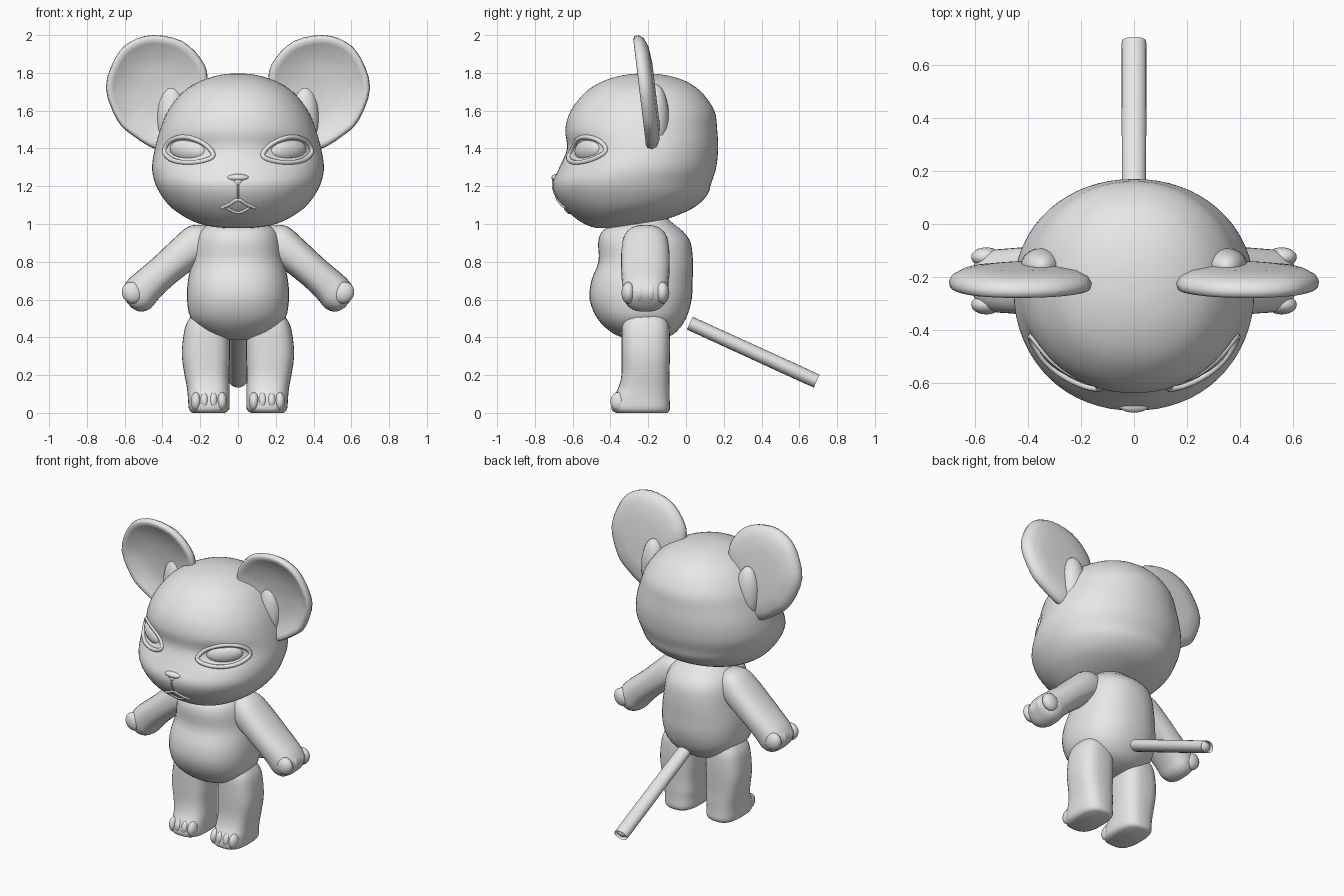
import bpy
import bmesh
from math import sin, cos, pi, exp, radians, copysign
from mathutils import Matrix, Vector
from mathutils.bvhtree import BVHTree

if "Cube" in bpy.data.objects:
    bpy.data.objects.remove(bpy.data.objects["Cube"])

CLAY = (0.8, 0.8, 0.8, 1.0)
clay = bpy.data.materials.new("plain_grey")
clay.use_nodes = True
clay.diffuse_color = CLAY
clay.node_tree.nodes["Principled BSDF"].inputs["Base Color"].default_value = CLAY


def finish(name, bm):
    """Turn a bmesh into a smooth shaded object."""
    bmesh.ops.recalc_face_normals(bm, faces=bm.faces)
    mesh = bpy.data.meshes.new(name)
    bm.to_mesh(mesh)
    bm.free()
    mesh.materials.append(clay)
    mesh.shade_smooth()
    mesh.set_sharp_from_angle(angle=radians(65))
    obj = bpy.data.objects.new(name, mesh)
    bpy.context.collection.objects.link(obj)
    return obj


def smooth_path(points, steps, closed=False):
    """Catmull-Rom interpolation through tuples of any length."""
    n = len(points)
    pick = (lambda i: points[i % n]) if closed else (lambda i: points[max(0, min(n - 1, i))])
    out = []
    for i in range(n if closed else n - 1):
        quad = list(zip(pick(i - 1), pick(i), pick(i + 1), pick(i + 2)))
        for s in range(steps):
            t = s / steps
            out.append(tuple(b + t / 2 * (c - a + t * (2*a - 5*b + 4*c - d + t * (3*(b - c) + d - a)))
                             for a, b, c, d in quad))
    return out if closed else out + [points[-1]]


def skin(bm, rings):
    """Bridge rings of points and cap both ends."""
    loops = [[bm.verts.new(p) for p in ring] for ring in rings]
    n = len(loops[0])
    for low, high in zip(loops, loops[1:]):
        for i in range(n):
            j = (i + 1) % n
            bm.faces.new((low[i], low[j], high[j], high[i]))
    bm.faces.new(loops[0][::-1])
    bm.faces.new(loops[-1])


def loft(rows, power=2.0, seg=32, steps=3):
    """Stack superellipse sections given as (z, x centre, y centre, x radius, y radius)."""
    def wave(v):
        return copysign(abs(v) ** (2 / power), v)
    bm = bmesh.new()
    angles = [2 * pi * i / seg for i in range(seg)]
    skin(bm, [[(x + rx * wave(cos(a)), y + ry * wave(sin(a)), z) for a in angles]
              for z, x, y, rx, ry in smooth_path(rows, steps)])
    return bm


def ball(bm, centre, radii, turn=Matrix()):
    place = Matrix.Translation(centre) @ turn @ Matrix.Diagonal((*radii, 1))
    bmesh.ops.create_uvsphere(bm, u_segments=20, v_segments=12, radius=1, matrix=place)


def mirrored(bm, side):
    bm.transform(Matrix.Diagonal((side, 1, 1, 1)))
    return bm


# Head with soft eye sockets
head = loft([
    (.978, 0, -.40, .06, .07), (.99, 0, -.385, .16, .13), (1.02, 0, -.345, .25, .225),
    (1.08, 0, -.305, .345, .335), (1.15, 0, -.29, .405, .40), (1.22, 0, -.285, .44, .42),
    (1.3, 0, -.255, .455, .415), (1.4, 0, -.23, .44, .40), (1.5, 0, -.237, .412, .402),
    (1.6, 0, -.23, .37, .38), (1.7, 0, -.225, .29, .305), (1.76, 0, -.22, .19, .21),
    (1.79, 0, -.22, .09, .1), (1.797, 0, -.22, .01, .01)], 2.1, 64, 4)
for v in head.verts:
    if v.co.y < -.3:
        v.co.y += .03 * exp(-((abs(v.co.x) - .26) / .11) ** 2 - ((v.co.z - 1.38) / .06) ** 2)
surface = BVHTree.FromBMesh(head)
finish("head", head)


def on_face(x, z):
    return surface.ray_cast(Vector((x, -2, z)), Vector((0, 1, 0)))[0]


def face_tube(name, points, radius, closed=False):
    """Thin rounded ridge lying on the face."""
    curve = bpy.data.curves.new(name, 'CURVE')
    curve.dimensions = '3D'
    curve.bevel_depth = radius
    curve.bevel_resolution = 2
    curve.use_fill_caps = True
    path = smooth_path(points, 4, closed)
    line = curve.splines.new('POLY')
    line.points.add(len(path) - 1)
    line.use_cyclic_u = closed
    for p, (x, z) in zip(line.points, path):
        p.co = (*on_face(x, z), 1)
    temp = bpy.data.objects.new(name, curve)
    bm = bmesh.new()
    mesh = bpy.data.meshes.new_from_object(temp)
    bm.from_mesh(mesh)
    bpy.data.objects.remove(temp)
    bpy.data.meshes.remove(mesh)
    finish(name, bm)


# Nose and mouth
nose = bmesh.new()
ball(nose, (0, -.683, 1.245), (.06, .03, .02))
ball(nose, (0, -.69, 1.225), (.025, .02, .025))
finish("nose", nose)
face_tube("muzzle_line", [(0, 1.21), (0, 1.13)], .005)
face_tube("mouth", [(-.09, 1.085), (-.045, 1.105), (0, 1.13), (.045, 1.105), (.09, 1.085)], .009)
face_tube("lower_lip", [(-.06, 1.085), (0, 1.06), (.06, 1.085)], .008)

# Body
finish("body", loft([
    (.385, 0, -.22, .05, .07), (.40, 0, -.22, .11, .12), (.43, 0, -.225, .18, .175),
    (.5, 0, -.235, .25, .235), (.6, 0, -.24, .27, .27), (.7, 0, -.233, .265, .268),
    (.8, 0, -.213, .245, .25), (.9, 0, -.22, .23, .245), (.96, 0, -.23, .205, .215),
    (1.0, 0, -.225, .16, .16), (1.04, 0, -.23, .12, .12)], 2.3, 40))

# Tail: rounded rod sloping down to the back
tail = loft([(0, 0, 0, .045, .037), (.68, 0, 0, .047, .038), (.71, 0, 0, .042, .034),
             (.73, 0, 0, .027, .022), (.737, 0, 0, .006, .005)], 2, 20)
slope = Vector((0, .69, -.315)).to_track_quat('Z', 'X').to_matrix().to_4x4()
tail.transform(Matrix.Translation((0, .02, .475)) @ slope @ Matrix.Rotation(pi / 2, 4, 'Z'))
finish("tail", tail)

EAR_EDGE = [(.16, 1.77), (.2, 1.88), (.3, 1.97), (.45, 2.0), (.57, 1.965), (.65, 1.88),
            (.70, 1.72), (.64, 1.55), (.56, 1.47), (.42, 1.39), (.3, 1.42), (.2, 1.58)]
EAR_DEPTH = [(.02, -.16), (.5, -.16), (.8, -.17), (.95, -.19), (1, -.215), (.98, -.238),
             (.93, -.246), (.85, -.235), (.65, -.205), (.35, -.19), (.02, -.185)]
LID = [(.13, 1.365), (.18, 1.425), (.27, 1.46), (.35, 1.445), (.39, 1.385),
       (.35, 1.34), (.27, 1.325), (.18, 1.335)]

for side, label in ((1, "left"), (-1, "right")):
    # Ear: dished disc leaning forward, with a soft root
    ear = bmesh.new()
    edge = smooth_path(EAR_EDGE, 3, True)
    skin(ear, [[(.45 + k * (x - .45), y - .12 * k * (z - 1.7), 1.7 + k * (z - 1.7))
                for x, z in edge] for k, y in EAR_DEPTH])
    ball(ear, (.35, -.16, 1.56), (.08, .07, .18))
    finish(label + "_ear", mirrored(ear, side))

    # Eye and lid
    eye = bmesh.new()
    centre = on_face(.27, 1.39) + Vector((-.008, .012, 0))
    turn = Matrix.Rotation(radians(33), 4, 'Z') @ Matrix.Rotation(radians(-5), 4, 'Y')
    ball(eye, centre, (.115, .045, .06), turn)
    finish(label + "_eye", mirrored(eye, side))
    face_tube(label + "_eyelid", [(side * x, z) for x, z in LID], .013, True)

    # Arm with finger bumps, built upright and then swung outwards
    arm = loft([(-.1, 0, 0, .03, .05), (-.06, 0, 0, .075, .09), (0, -.008, 0, .1, .118),
                (.1, -.01, 0, .095, .128), (.25, -.006, 0, .088, .128), (.36, 0, 0, .092, .122),
                (.42, .008, 0, .096, .118), (.47, .008, 0, .08, .1), (.495, .005, 0, .045, .065),
                (.5, .005, 0, .01, .02)], 2.4, 28)
    for i in range(4):
        ball(arm, (-.02, -.09 + .06 * i, .445), (.06, .037, .055))
    arm.transform(Matrix.Translation((.2, -.215, .9)) @ Matrix.Rotation(radians(129), 4, 'Y'))
    finish(label + "_arm", mirrored(arm, side))

    # Leg with foot and toes
    leg = loft([(0, .155, -.235, .085, .135), (.02, .153, -.24, .107, .155),
                (.08, .155, -.237, .11, .15), (.13, .157, -.223, .113, .136),
                (.2, .165, -.215, .118, .127), (.3, .17, -.213, .127, .128),
                (.4, .167, -.213, .123, .128), (.48, .16, -.215, .11, .12),
                (.56, .14, -.22, .07, .08)], 2.8, 32)
    for x in (.085, .13, .178, .222):
        ball(leg, (x, -.355, .06), (.028, .045, .05))
    finish(label + "_leg", mirrored(leg, side))
